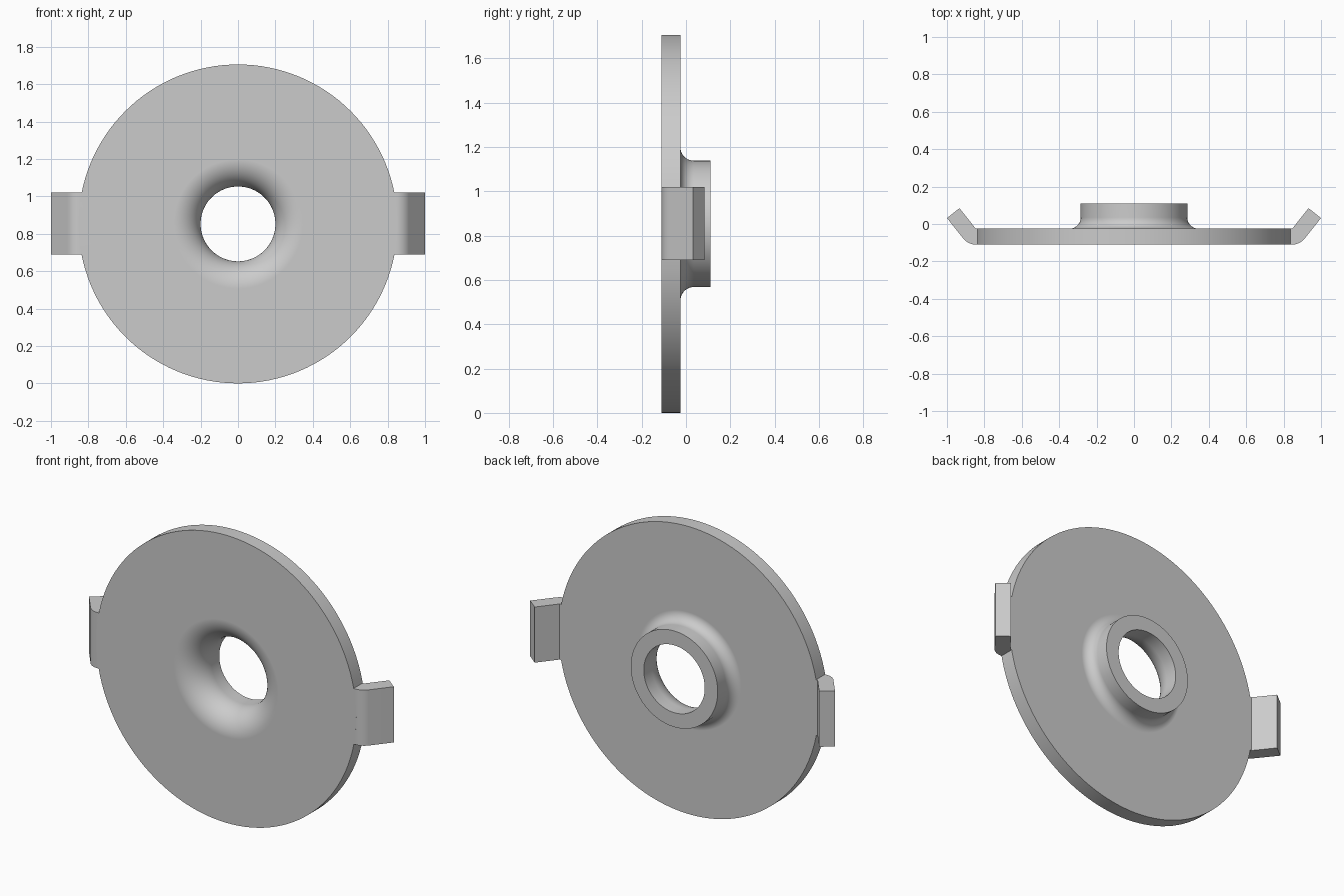
import bpy
import bmesh
from math import sin, cos, pi, radians
from mathutils import Vector

cube = bpy.data.objects.get("Cube")
if cube:
    bpy.data.objects.remove(cube)

RADIUS = 0.8525             # disc radius, also the height of its axis
FRONT, BACK, RIM = -0.11, -0.025, 0.11
HOLE, COLLAR = 0.2, 0.285
FLARE_R, FLARE_Y = 0.345, 0.035   # shared centre of both flare arcs
TAB_Z, TAB_HALF = 0.855, 0.165

steel = bpy.data.materials.new("plain grey")
steel.use_nodes = True
grey = (0.6, 0.6, 0.6, 1)
steel.diffuse_color = grey
steel.node_tree.nodes["Principled BSDF"].inputs["Base Color"].default_value = grey


def make_object(name, bm):
    bmesh.ops.remove_doubles(bm, verts=bm.verts, dist=0.0001)
    bmesh.ops.recalc_face_normals(bm, faces=bm.faces)
    mesh = bpy.data.meshes.new(name)
    bm.to_mesh(mesh)
    bm.free()
    mesh.materials.append(steel)
    obj = bpy.data.objects.new(name, mesh)
    bpy.context.collection.objects.link(obj)
    return obj


def arc(cx, cy, r, start, end, steps):
    angles = [radians(start + (end - start) * i / steps) for i in range(steps + 1)]
    return [(cx + r * cos(a), cy + r * sin(a)) for a in angles]


# Disc with a flared hole and a collar, turned about the y axis
profile = [(RADIUS, BACK), (RADIUS, FRONT)]
profile += arc(FLARE_R, FLARE_Y, FLARE_R - HOLE, 270, 180, 14)
profile += [(HOLE, RIM), (COLLAR, RIM)]
profile += arc(FLARE_R, FLARE_Y, FLARE_R - COLLAR, 180, 270, 10)
bm = bmesh.new()
ring = [bm.verts.new((r, y, RADIUS)) for r, y in profile]
edges = [bm.edges.new((v, ring[i - 1])) for i, v in enumerate(ring)]
bmesh.ops.spin(bm, geom=ring + edges, cent=(0, 0, RADIUS), axis=(0, 1, 0),
               angle=2 * pi, steps=128)
disc = make_object("flanged_disc", bm)

# Bent tabs, one on each side
BEND, LENGTH, THICK, ROOT = 51.5, 0.14, BACK - FRONT, 0.846
run = Vector((cos(radians(BEND)), sin(radians(BEND)))) * LENGTH
bend = arc(ROOT, BACK, THICK, 270, 270 + BEND, 8)
tip = Vector(bend[-1]) + run
inner_tip = Vector((ROOT, BACK)) + run
outline = [(0.75, BACK), (0.75, FRONT)] + bend + [tip, inner_tip, (ROOT, BACK)]
bm = bmesh.new()
for side in (-1, 1):
    face = bm.faces.new([bm.verts.new((side * x, y, TAB_Z - TAB_HALF)) for x, y in outline])
    top = bmesh.ops.extrude_face_region(bm, geom=[face])["geom"]
    bmesh.ops.translate(bm, vec=(0, 0, 2 * TAB_HALF),
                        verts=[g for g in top if isinstance(g, bmesh.types.BMVert)])
    # keep the starting face as the closed lower end
    if not face.is_valid:
        bm.faces.new([v for v in face.verts])
tabs = make_object("bent_tabs", bm)

# Fuse the tabs into the disc
union = disc.modifiers.new("fuse tabs", 'BOOLEAN')
union.operation = 'UNION'
union.solver = 'EXACT'
union.object = tabs
bpy.ops.object.select_all(action='DESELECT')
disc.select_set(True)
bpy.context.view_layer.objects.active = disc
bpy.ops.object.modifier_apply(modifier=union.name)
bpy.data.objects.remove(tabs)

# Smooth curved walls, crisp rims and flat faces
bpy.ops.object.shade_smooth_by_angle(angle=radians(30))
weighted = disc.modifiers.new("flat faces", 'WEIGHTED_NORMAL')
weighted.keep_sharp = True
